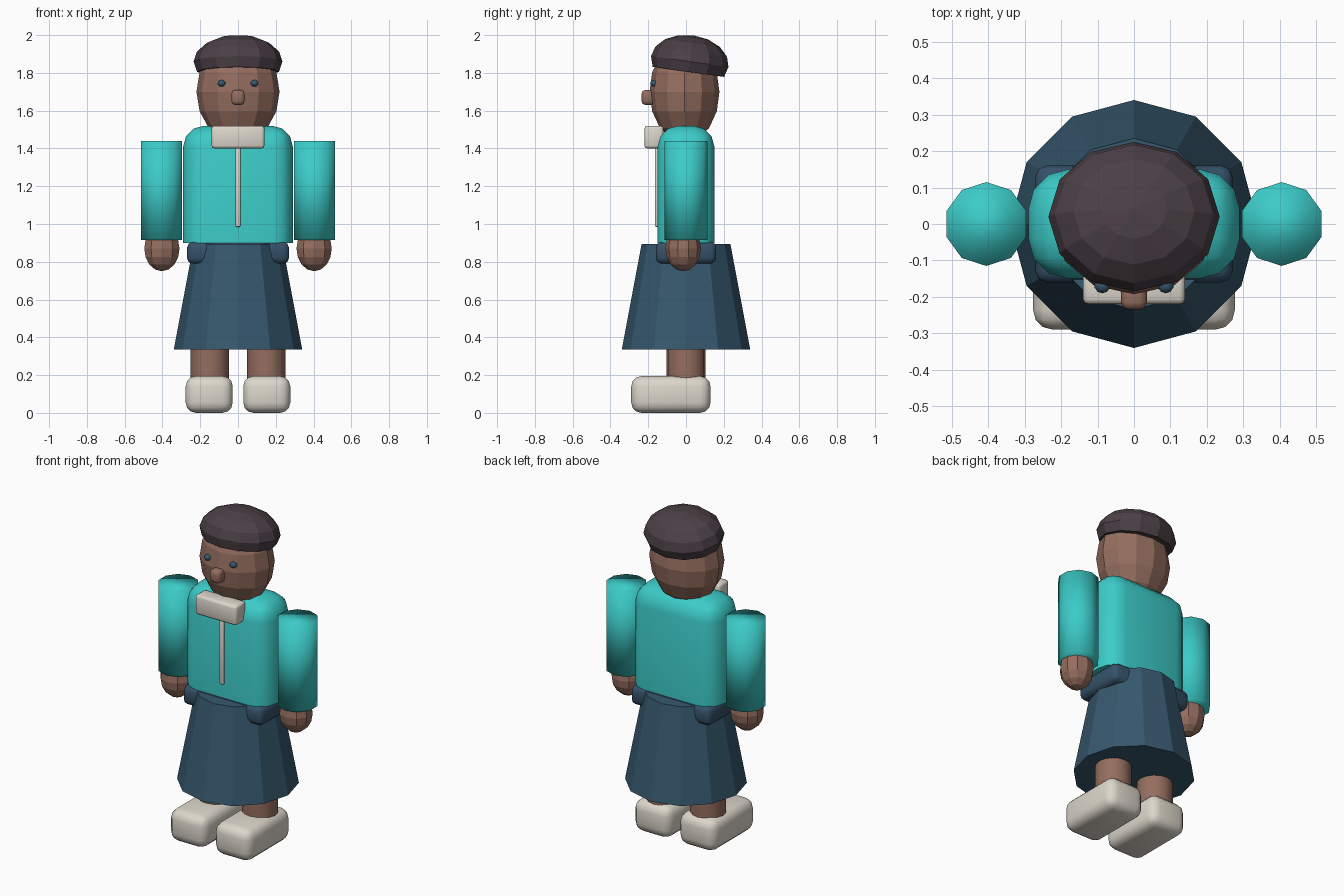
import bpy, bmesh, math
from mathutils import Vector, Matrix

if "Cube" in bpy.data.objects:
    bpy.data.objects.remove(bpy.data.objects["Cube"], do_unlink=True)


def material(name, r, g, b):
    m = bpy.data.materials.new(name)
    m.use_nodes = True
    m.diffuse_color = (r, g, b, 1)
    bsdf = next(n for n in m.node_tree.nodes if n.type == 'BSDF_PRINCIPLED')
    bsdf.inputs["Base Color"].default_value = (r, g, b, 1)
    return m


TEAL = material("teal cloth", .045, .60, .58)
NAVY = material("navy cloth", .037, .098, .156)
BELT = material("belt blue", .035, .082, .14)
SKIN = material("brown skin", .30, .155, .115)
HAIR = material("dark hair", .07, .05, .06)
CREAM = material("cream", .72, .68, .60)


def finish(name, bm, mat, smooth=None):
    """Turn a bmesh into an object; smooth is an angle in degrees or None."""
    bmesh.ops.recalc_face_normals(bm, faces=bm.faces)
    mesh = bpy.data.meshes.new(name)
    bm.to_mesh(mesh)
    bm.free()
    mesh.materials.append(mat)
    ob = bpy.data.objects.new(name, mesh)
    bpy.context.collection.objects.link(ob)
    if smooth:
        bpy.ops.object.select_all(action='DESELECT')
        ob.select_set(True)
        bpy.context.view_layer.objects.active = ob
        bpy.ops.object.shade_smooth_by_angle(angle=math.radians(smooth))
    return ob


def box(name, lo, hi, mat, bevel, segments=2, keep_bottom=False):
    bm = bmesh.new()
    bmesh.ops.create_cube(bm, size=1)
    lo, hi = Vector(lo), Vector(hi)
    bmesh.ops.scale(bm, vec=hi - lo, verts=bm.verts)
    bmesh.ops.translate(bm, vec=(lo + hi) / 2, verts=bm.verts)
    edges = [e for e in bm.edges
             if not (keep_bottom and all(v.co.z < lo.z + .001 for v in e.verts))]
    bmesh.ops.bevel(bm, geom=edges, offset=bevel, segments=segments,
                    profile=.5, affect='EDGES')
    return finish(name, bm, mat, 50)


def tube(name, x, y, z0, z1, r0, r1, sides, mat, smooth=None):
    bm = bmesh.new()
    bmesh.ops.create_cone(bm, cap_ends=True, segments=sides, radius1=r0,
                          radius2=r1, depth=z1 - z0)
    bmesh.ops.translate(bm, vec=(x, y, (z0 + z1) / 2), verts=bm.verts)
    return finish(name, bm, mat, smooth)


def ball(name, centre, radii, sides, rings, mat, smooth=None, cut=None, tilt=0):
    bm = bmesh.new()
    bmesh.ops.create_uvsphere(bm, u_segments=sides, v_segments=rings, radius=1)
    bmesh.ops.scale(bm, vec=radii, verts=bm.verts)
    if cut is not None:
        # keep the upper part and close it with a flat base
        geom = bm.verts[:] + bm.edges[:] + bm.faces[:]
        res = bmesh.ops.bisect_plane(bm, geom=geom, plane_co=(0, 0, cut),
                                     plane_no=(0, 0, 1), clear_inner=True)
        rim = [g for g in res["geom_cut"] if isinstance(g, bmesh.types.BMEdge)]
        bmesh.ops.edgeloop_fill(bm, edges=rim)
    bm.transform(Matrix.Translation(centre) @ Matrix.Rotation(math.radians(tilt), 4, 'X'))
    return finish(name, bm, mat, smooth)


# Clothing
tube("skirt", 0, 0, .335, .895, .34, .235, 12, NAVY)
box("belt", (-.27, -.16, .79), (.27, .16, .905), BELT, .03)
box("torso", (-.29, -.15, .9), (.29, .15, 1.52), TEAL, .11, 3, keep_bottom=True)
box("collar", (-.14, -.22, 1.4), (.14, -.12, 1.52), CREAM, .015)
box("zipper", (-.013, -.165, .985), (.013, -.13, 1.42), CREAM, .006)

# Head
ball("head", (0, -.008, 1.70), (.22, .185, .27), 12, 8, SKIN)
ball("hair", (0, .02, 1.86), (.235, .207, .14), 12, 8, HAIR, cut=-.055, tilt=-8)
box("nose", (-.035, -.235, 1.63), (.035, -.16, 1.71), SKIN, .02)

# Paired parts
for side, s in (("left", 1), ("right", -1)):
    ball(side + "_eye", (s * .087, -.168, 1.745), (.022, .022, .018), 10, 6, NAVY, 60)
    tube(side + "_sleeve", s * .405, 0, .915, 1.44, .115, .115, 10, TEAL, 180)
    ball(side + "_hand", (s * .403, -.015, .87), (.098, .094, .12), 10, 8, SKIN)
    tube(side + "_leg", s * .15, 0, .15, .8, .102, .102, 16, SKIN, 50)
    xs = sorted((s * .028, s * .277))
    box(side + "_shoe", (xs[0], -.29, 0), (xs[1], .13, .195), CREAM, .055, 3)
